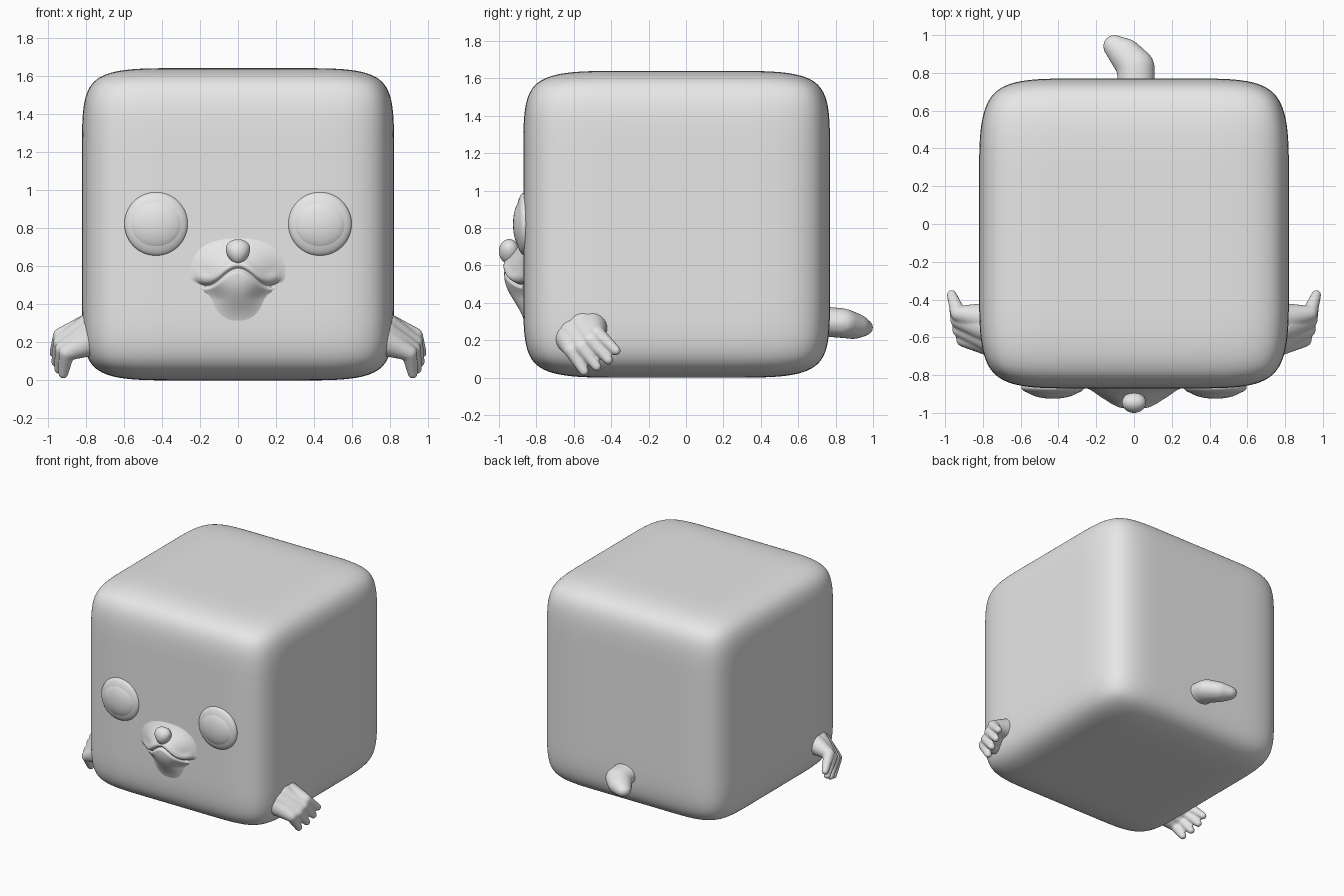
import bpy, bmesh, math
from mathutils import Vector

if "Cube" in bpy.data.objects:
    bpy.data.objects.remove(bpy.data.objects["Cube"])

grey = bpy.data.materials.new("plain_grey")
grey.diffuse_color = (0.8, 0.8, 0.8, 1)
grey.use_nodes = True
grey.node_tree.nodes["Principled BSDF"].inputs["Base Color"].default_value = grey.diffuse_color


def finish(name, bm):
    """Turn a bmesh into a smooth shaded object."""
    bmesh.ops.recalc_face_normals(bm, faces=bm.faces[:])
    me = bpy.data.meshes.new(name)
    bm.to_mesh(me)
    bm.free()
    me.materials.append(grey)
    for p in me.polygons:
        p.use_smooth = True
    ob = bpy.data.objects.new(name, me)
    bpy.context.collection.objects.link(ob)
    return ob


def ellipsoid(name, loc, radii, taper=0.0):
    """Ellipsoid whose width can narrow toward the bottom."""
    bm = bmesh.new()
    bmesh.ops.create_uvsphere(bm, u_segments=40, v_segments=24, radius=1)
    for v in bm.verts:
        k = 1 + taper * v.co.z
        v.co = Vector(loc) + Vector((v.co.x * radii[0] * k, v.co.y * radii[1], v.co.z * radii[2]))
    return finish(name, bm)


def sphere_points(centre, r, count=200):
    """Evenly spread points on a sphere."""
    for i in range(count):
        z = 1 - 2 * (i + 0.5) / count
        s, a = math.sqrt(1 - z * z), i * 2.399963
        yield Vector(centre) + r * Vector((s * math.cos(a), s * math.sin(a), z))


def add_chain(bm, joints):
    """Tapered capsules through (point, radius) joints."""
    for start, end in zip(joints, joints[1:]):
        part = bmesh.new()
        for centre, r in (start, end):
            for p in sphere_points(centre, r):
                part.verts.new(p)
        bmesh.ops.convex_hull(part, input=part.verts[:])
        for v in [v for v in part.verts if not v.link_faces]:
            part.verts.remove(v)
        bmesh.ops.recalc_face_normals(part, faces=part.faces[:])
        me = bpy.data.meshes.new("capsule")
        part.to_mesh(me)
        part.free()
        bm.from_mesh(me)
        bpy.data.meshes.remove(me)


def fuse(ob, voxel, smooth):
    """Melt overlapping pieces into one soft surface."""
    m = ob.modifiers.new("fuse", "REMESH")
    m.mode, m.voxel_size, m.use_smooth_shade = "VOXEL", voxel, True
    s = ob.modifiers.new("soften", "SMOOTH")
    s.factor, s.iterations = 0.5, smooth


def mirror(ob):
    ob.modifiers.new("mirror", "MIRROR").use_mirror_merge = False


# Body: soft cube rounded by subdivision
bm = bmesh.new()
bmesh.ops.create_cube(bm, size=1.64)
for axis, cut in enumerate((0.36, 0.33, 0.46)):
    for side in (-1, 1):
        n = Vector((0, 0, 0))
        n[axis] = 1
        bmesh.ops.bisect_plane(bm, geom=bm.verts[:] + bm.edges[:] + bm.faces[:],
                               plane_co=n * cut * side, plane_no=n)
bmesh.ops.translate(bm, verts=bm.verts[:], vec=(0, -0.05, 0.82))
body = finish("body", bm)
sub = body.modifiers.new("round", "SUBSURF")
sub.levels = sub.render_levels = 4


# Muzzle: swelling on the front with a curved mouth groove
def smoothstep(a, b, t):
    t = min(1, max(0, (t - a) / (b - a)))
    return t * t * (3 - 2 * t)


def muzzle_height(x, z):
    ax = abs(x)
    width = 0.12 + 0.075 * smoothstep(0.42, 0.55, z)
    dz = (z - 0.56) / (0.145 if z > 0.56 else 0.19)
    h = 0.122 * math.exp(-(ax / width) ** 2.4 - abs(dz) ** 2.4)
    line = 0.54 + 0.045 * math.cos(math.pi * ax / 0.165)
    fade = 1 - smoothstep(0.17, 0.24, ax)
    d = z - line
    groove = 0.024 * math.exp(-(d / 0.010) ** 2)
    cheek = 0.012 * math.exp(-((d - 0.035) / 0.03) ** 2)
    return h + fade * (cheek - groove)


bm = bmesh.new()
bmesh.ops.create_grid(bm, x_segments=90, y_segments=110, size=1)
for v in bm.verts:
    x, z = v.co.x * 0.34, 0.56 + v.co.y * 0.30
    v.co = (x, -0.85 - muzzle_height(x, z), z)
muzzle = finish("muzzle", bm)
if muzzle.data.polygons[0].normal.y > 0:
    muzzle.data.flip_normals()

# Nose
ellipsoid("nose", (0, -0.945, 0.675), (0.062, 0.055, 0.066), 0.25)

# Eyes: shallow lid ring with a domed eyeball
mirror(ellipsoid("eyelid", (0.43, -0.865, 0.822), (0.167, 0.048, 0.167)))
mirror(ellipsoid("eyeball", (0.43, -0.865, 0.820), (0.150, 0.060, 0.140)))

# Hands: four fingers fanning from a broad wrist
fingers = [
    ((0.77, -0.50, 0.275), (0.930, -0.475, 0.235), (0.965, -0.375, 0.145)),
    ((0.77, -0.55, 0.275), (0.930, -0.510, 0.200), (0.955, -0.415, 0.095)),
    ((0.76, -0.60, 0.240), (0.920, -0.560, 0.165), (0.940, -0.478, 0.060)),
    ((0.75, -0.62, 0.215), (0.900, -0.610, 0.145), (0.918, -0.545, 0.035)),
]
bm = bmesh.new()
for wrist, knuckle, tip in fingers:
    add_chain(bm, [(wrist, 0.083), (knuckle, 0.042), (tip, 0.026)])
hand = finish("hand", bm)
fuse(hand, 0.008, 4)
mirror(hand)

# Tail: stubby, bending to one side
bm = bmesh.new()
add_chain(bm, [((0.01, 0.70, 0.31), 0.10), ((0.01, 0.83, 0.295), 0.10),
               ((-0.045, 0.895, 0.275), 0.088), ((-0.105, 0.942, 0.265), 0.060)])
for v in bm.verts:
    v.co.z = 0.28 + (v.co.z - 0.28) * 0.8
tail = finish("tail", bm)
fuse(tail, 0.012, 6)
